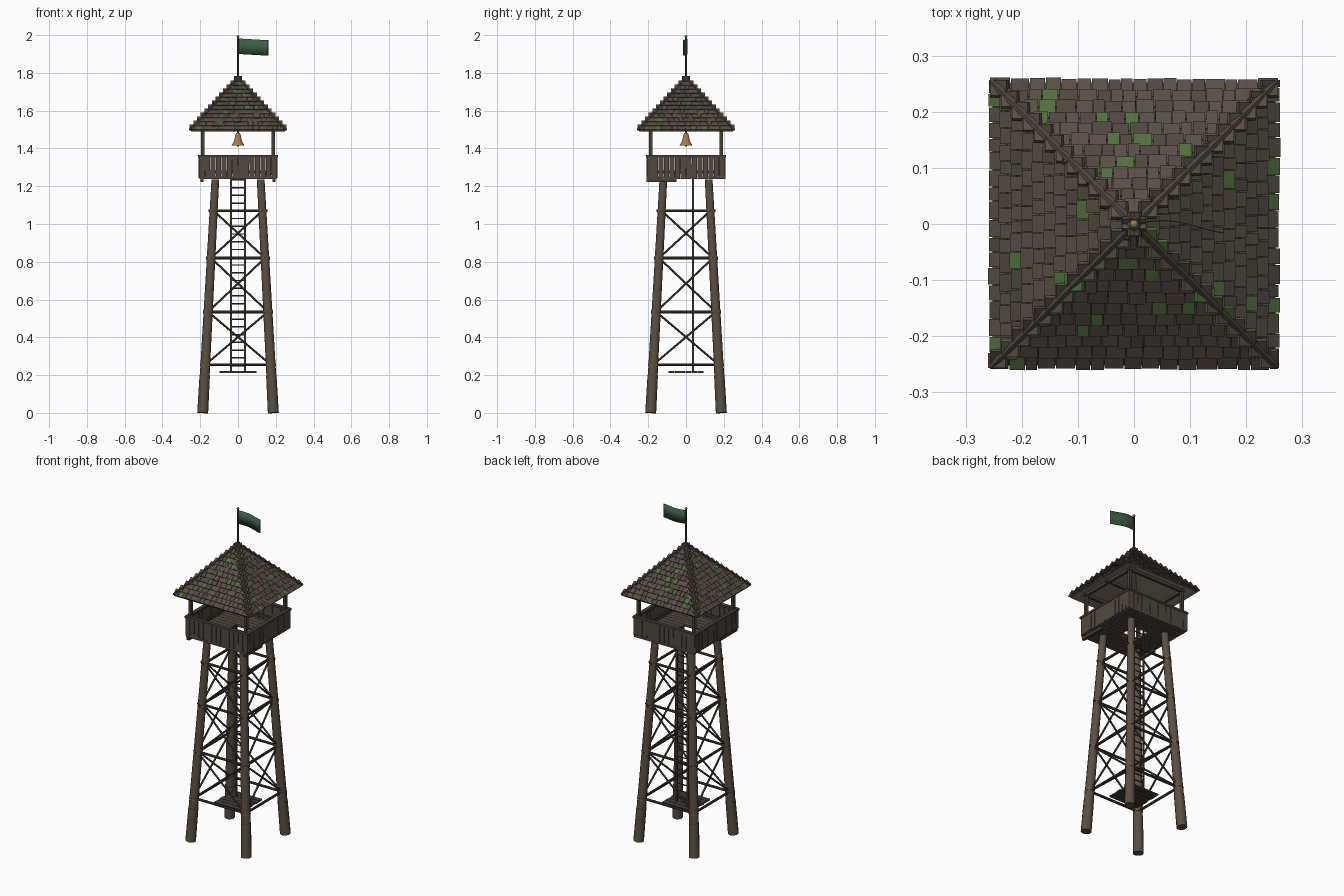
import bpy, bmesh, math, random
from mathutils import Matrix, Vector

if "Cube" in bpy.data.objects:
    bpy.data.objects.remove(bpy.data.objects["Cube"])

random.seed(7)


def colour(name, rgb):
    m = bpy.data.materials.new(name)
    m.diffuse_color = (*rgb, 1)
    m.use_nodes = True
    m.node_tree.nodes["Principled BSDF"].inputs["Base Color"].default_value = m.diffuse_color
    return m


LOG = colour("log wood", (0.098, 0.078, 0.060))
BRACE = colour("dark timber", (0.062, 0.050, 0.038))
PLANK = colour("plank wood", (0.082, 0.066, 0.052))
SHINGLE = colour("shingle brown", (0.100, 0.080, 0.063))
SHINGLE2 = colour("shingle dark brown", (0.080, 0.064, 0.051))
MOSS = colour("moss green", (0.085, 0.160, 0.048))
ROPE = colour("rope tan", (0.17, 0.105, 0.035))
BRASS = colour("brass", (0.38, 0.21, 0.065))
CLOTH = colour("flag green", (0.045, 0.105, 0.062))


def box(bm, centre, size, rot=None, mat=0):
    m = Matrix.Translation(centre) @ (rot or Matrix()) @ Matrix.Diagonal((*size, 1))
    verts = bmesh.ops.create_cube(bm, size=1, matrix=m)["verts"]
    for f in {f for v in verts for f in v.link_faces}:
        f.material_index = mat


def rod(bm, a, b, r1, r2=None, sides=8):
    a, b = Vector(a), Vector(b)
    d = b - a
    m = Matrix.Translation((a + b) / 2) @ d.to_track_quat('Z', 'Y').to_matrix().to_4x4()
    bmesh.ops.create_cone(bm, cap_ends=True, segments=sides, radius1=r1,
                          radius2=r1 if r2 is None else r2, depth=d.length, matrix=m)


def finish(bm, name, *mats, smooth=False):
    me = bpy.data.meshes.new(name)
    bmesh.ops.recalc_face_normals(bm, faces=bm.faces)
    bm.to_mesh(me)
    bm.free()
    for m in mats:
        me.materials.append(m)
    ob = bpy.data.objects.new(name, me)
    bpy.context.collection.objects.link(ob)
    if smooth:
        bpy.ops.object.select_all(action='DESELECT')
        ob.select_set(True)
        bpy.context.view_layer.objects.active = ob
        bpy.ops.object.shade_smooth_by_angle(angle=math.radians(40))
    return ob


def turn(k):
    return Matrix.Rotation(k * math.pi / 2, 4, 'Z')


def leg_at(z):
    return 0.187 - 0.067 * z / 1.235


CORNERS = [(-1, -1), (1, -1), (1, 1), (-1, 1)]
LEVELS = [0.255, 0.535, 0.82, 1.07]

# Four leaning log legs with thicker feet
bm = bmesh.new()
for sx, sy in CORNERS:
    def on(z):
        return (sx * leg_at(z), sy * leg_at(z), z)
    rod(bm, on(0.0), on(1.235), 0.028, 0.021, 12)
    rod(bm, on(0.0), on(0.20), 0.030, 0.0285, 12)
finish(bm, "legs", LOG, smooth=True)

# Horizontal rails and cross braces on all four sides
bm = bmesh.new()
for k in range(4):
    R = turn(k)
    for z in LEVELS:
        w = leg_at(z)
        rod(bm, R @ Vector((-w - 0.027, -w, z)), R @ Vector((w + 0.027, -w, z)), 0.0075)
    for lo, hi in zip(LEVELS, LEVELS[1:]):
        for s in (-1, 1):
            a, b = leg_at(lo), leg_at(hi)
            off = 0.004 * s
            rod(bm, R @ Vector((-s * a, -a + off, lo)), R @ Vector((s * b, -b + off, hi)), 0.0055, sides=6)
finish(bm, "cross_braces", BRACE)

# Rope lashings at the joints
bm = bmesh.new()
for sx, sy in CORNERS:
    for z in LEVELS:
        p = [(sx * leg_at(h), sy * leg_at(h), h) for h in (z - 0.005, z + 0.005)]
        r = 0.0295 - 0.006 * z
        rod(bm, p[0], p[1], r, sides=12)
finish(bm, "rope_lashings", ROPE)

# Ladder
bm = bmesh.new()
for s in (-1, 1):
    box(bm, (s * 0.037, 0.037, 0.735), (0.009, 0.009, 1.04))
for i in range(25):
    rod(bm, (-0.037, 0.037, 0.25 + i * 0.041), (0.037, 0.037, 0.25 + i * 0.041), 0.0038, sides=6)
finish(bm, "ladder", BRACE)

# Small landing at the foot of the ladder
bm = bmesh.new()
for i in range(6):
    box(bm, (0, -0.079 + i * 0.0315, 0.216), (0.196 + random.uniform(-.008, .008), 0.029, 0.009))
finish(bm, "lower_landing", BRACE)

# Deck boards around a square hatch, with two short outriggers below
bm = bmesh.new()
for i in range(14):
    y = -0.195 + i * 0.03
    if -0.05 < y < 0.06:
        for s in (-1, 1):
            box(bm, (s * 0.128, y, 1.246), (0.15, 0.0285, 0.013))
    else:
        box(bm, (0, y, 1.246), (0.406, 0.0285, 0.013))
finish(bm, "deck", PLANK)

bm = bmesh.new()
for s in (-1, 1):
    box(bm, (s * 0.19, -0.13, 1.232), (0.016, 0.16, 0.02))
finish(bm, "outriggers", BRACE)

# Board parapet
bm = bmesh.new()
for k in range(4):
    for i in range(14):
        h = 0.112 + random.uniform(-0.004, 0.004)
        rot = turn(k) @ Matrix.Rotation(random.uniform(-.012, .012), 4, 'Y')
        c = turn(k) @ Vector((-0.192 + i * 0.0295, -0.204 + random.uniform(-.0015, .0015), 1.302))
        box(bm, c, (0.0275, 0.009, h), rot)
finish(bm, "parapet_boards", PLANK)

# Parapet rails, corner posts, roof plates and bell beam
bm = bmesh.new()
for k in range(4):
    R = turn(k)
    box(bm, R @ Vector((0, -0.201, 1.358)), (0.424, 0.022, 0.012), R)
    box(bm, R @ Vector((0, -0.195, 1.275)), (0.39, 0.009, 0.014), R)
    box(bm, R @ Vector((0, -0.187, 1.502)), (0.40, 0.016, 0.018), R)
for sx, sy in CORNERS:
    box(bm, (sx * 0.187, sy * 0.187, 1.375), (0.017, 0.017, 0.26))
box(bm, (0, 0, 1.508), (0.40, 0.016, 0.018))
finish(bm, "rails_and_posts", BRACE)

# Roof underlay
EAVE, TOP, HALF = 1.495, 1.77, 0.252
bm = bmesh.new()
base = [bm.verts.new((sx * HALF, sy * HALF, EAVE)) for sx, sy in CORNERS]
apex = bm.verts.new((0, 0, TOP))
for i in range(4):
    bm.faces.new((base[i], base[(i + 1) % 4], apex))
roof = finish(bm, "roof_boards", PLANK)
mod = roof.modifiers.new("thickness", 'SOLIDIFY')
mod.thickness = 0.008

# Overlapping shingle rows, a few of them mossy
bm = bmesh.new()
slope = math.atan2(TOP - EAVE, HALF)
tilt = slope - math.radians(9)
ROWS = 13
for k in range(4):
    R = turn(k)
    for row in range(ROWS):
        r = 0.257 - row * 0.0196
        z = EAVE + 0.003 + (0.257 - r) * math.tan(slope)
        length = min(0.040, r * 1.6 + 0.012)
        x, end = -r, r
        while x < end - 0.004:
            w = random.uniform(0.021, 0.037)
            if end - x - w < 0.012:
                w = end - x
            half = length / 2
            c = Vector((x + w / 2, -r + half * math.cos(tilt) + random.uniform(-.002, .002),
                        z + half * math.sin(tilt)))
            pick = random.random()
            mat = 2 if pick < 0.06 else 1 if pick < 0.35 else 0
            box(bm, R @ c, (w - 0.0015, length, 0.007), R @ Matrix.Rotation(tilt, 4, 'X'), mat)
            x += w
finish(bm, "roof_shingles", SHINGLE, SHINGLE2, MOSS)

# Hip poles along the roof corners
bm = bmesh.new()
for sx, sy in CORNERS:
    rod(bm, (sx * 0.253, sy * 0.253, EAVE + 0.006), (0, 0, TOP + 0.008), 0.0075, sides=6)
finish(bm, "hip_poles", SHINGLE2)

# Bell turned from a profile, with hanger and clapper
bm = bmesh.new()
prof = [(0.0, 1.484), (0.009, 1.482), (0.014, 1.472), (0.018, 1.45),
        (0.025, 1.43), (0.035, 1.416), (0.031, 1.416), (0.020, 1.435), (0.0, 1.465)]
vs = [bm.verts.new((x, 0, z)) for x, z in prof]
es = [bm.edges.new(e) for e in zip(vs, vs[1:])]
bmesh.ops.spin(bm, geom=vs + es, axis=(0, 0, 1), cent=(0, 0, 0), steps=20, angle=2 * math.pi)
bmesh.ops.remove_doubles(bm, verts=bm.verts, dist=0.0003)
rod(bm, (0, 0, 1.48), (0, 0, 1.502), 0.004)
bmesh.ops.create_icosphere(bm, subdivisions=1, radius=0.007, matrix=Matrix.Translation((0, 0, 1.416)))
finish(bm, "bell", BRASS, smooth=True)

# Flagpole and finial
bm = bmesh.new()
rod(bm, (0, 0, 1.74), (0, 0, 1.992), 0.0045)
finish(bm, "flagpole", BRACE, smooth=True)
bm = bmesh.new()
bmesh.ops.create_uvsphere(bm, u_segments=12, v_segments=8, radius=0.0075,
                          matrix=Matrix.Translation((0, 0, 1.9925)))
finish(bm, "finial", BRASS, smooth=True)

# Waving flag
bm = bmesh.new()
cols = []
for i in range(13):
    t = i / 12
    y = 0.007 * math.sin(t * 4.6) - 0.009 * t * t
    cols.append([bm.verts.new((0.003 + 0.157 * t, y, z - 0.009 * t)) for z in (1.900, 1.982)])
for a, b in zip(cols, cols[1:]):
    bm.faces.new((a[0], b[0], b[1], a[1]))
flag = finish(bm, "flag", CLOTH, smooth=True)
mod = flag.modifiers.new("thickness", 'SOLIDIFY')
mod.thickness = 0.002
mod.offset = 0
